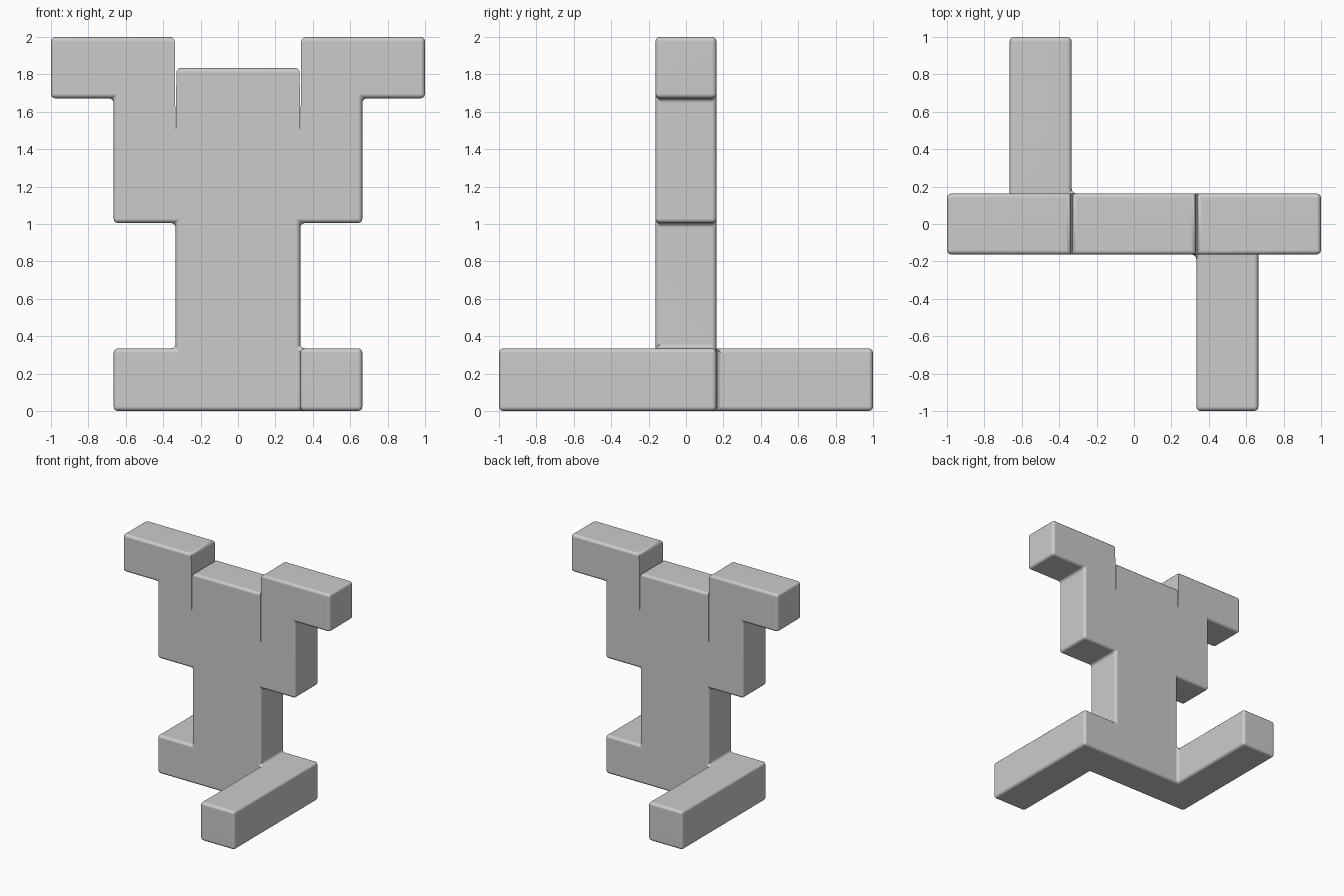
import bpy, bmesh, math

if "Cube" in bpy.data.objects:
    bpy.data.objects.remove(bpy.data.objects["Cube"])

D = 0.163          # half thickness of the figure
B = 0.333          # half width of the torso
F = 0.335          # foot height

bm = bmesh.new()
cache = {}


def vert(x, z):
    key = (x, z)
    if key not in cache:
        cache[key] = bm.verts.new((x, -D, z))
    return cache[key]


# Torso, shoulders and raised hands: right half of the outline, mirrored
half = [(B, 0), (B, F), (B, 1.005), (0.665, 1.005), (0.665, 1.672), (1, 1.672),
        (1, 2), (0.338, 2), (0.334, 1.41), (0.329, 1.835)]
outline = half + [(-x, z) for x, z in reversed(half)]
faces = [bm.faces.new([vert(*p) for p in outline])]

# Foot cells beside the torso
for s in (1, -1):
    cell = [(s * B, 0), (s * 0.665, 0), (s * 0.665, F), (s * B, F)]
    if s < 0:
        cell.reverse()
    faces.append(bm.faces.new([vert(*p) for p in cell]))

# Thickness
ext = bmesh.ops.extrude_face_region(bm, geom=faces)['geom']
bmesh.ops.translate(bm, vec=(0, 2 * D, 0),
                    verts=[g for g in ext if isinstance(g, bmesh.types.BMVert)])
bm.normal_update()

# Long feet: right one reaches forward, left one reaches back
for s in (1, -1):
    face = next(f for f in bm.faces if len(f.verts) == 4
                and abs(f.normal.y) > 0.9
                and f.calc_center_median().x * s > 0.4
                and f.calc_center_median().y * s < -0.1)
    new = bmesh.ops.extrude_discrete_faces(bm, faces=[face])['faces'][0]
    for v in new.verts:
        v.co.y = -s

bmesh.ops.recalc_face_normals(bm, faces=bm.faces[:])
bmesh.ops.dissolve_limit(bm, angle_limit=0.002, verts=bm.verts[:], edges=bm.edges[:])
bm.normal_update()


# Round all sharp edges except those running into the narrow neck slits
def slit(v):
    return abs(v.co.z - 1.41) < 0.001


sharp = [e for e in bm.edges if e.is_manifold and e.calc_face_angle() > 0.5
         and not any(slit(v) for v in e.verts)]
bmesh.ops.bevel(bm, geom=sharp, offset=0.024, offset_type='OFFSET', segments=3,
                profile=0.5, affect='EDGES', clamp_overlap=False)

mesh = bpy.data.meshes.new("blocky_figure")
bm.to_mesh(mesh)
bm.free()
figure = bpy.data.objects.new("blocky_figure", mesh)
bpy.context.collection.objects.link(figure)

# Soft bevels with flat sides
bpy.context.view_layer.objects.active = figure
figure.select_set(True)
bpy.ops.object.shade_smooth_by_angle(angle=math.radians(40))
weighted = figure.modifiers.new("flat_sides", 'WEIGHTED_NORMAL')
weighted.keep_sharp = True
